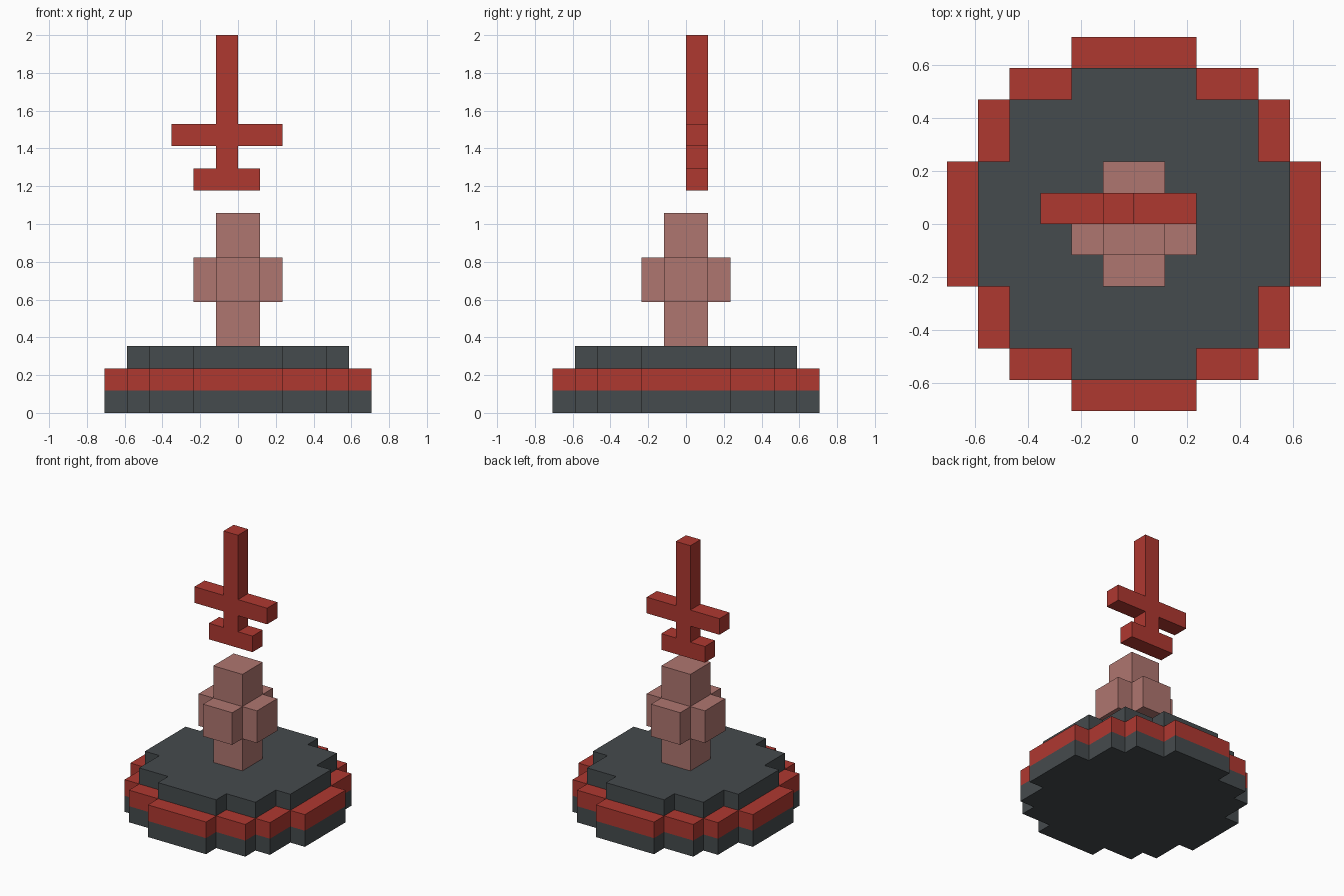
import bpy
import bmesh
from mathutils import Vector

if "Cube" in bpy.data.objects:
    bpy.data.objects.remove(bpy.data.objects["Cube"])

U = 2 / 17  # one block


def material(name, rgb):
    m = bpy.data.materials.new(name)
    m.diffuse_color = (*rgb, 1)
    m.use_nodes = True
    m.node_tree.nodes["Principled BSDF"].inputs["Base Color"].default_value = m.diffuse_color
    return m


DARK = material("charcoal", (0.06, 0.07, 0.075))
RED = material("red", (0.43, 0.04, 0.03))
PINK = material("dusty_pink", (0.43, 0.18, 0.16))


def stepped_outline(steps):
    """Mirror a staircase of (half width, half depth) corners into four quadrants."""
    q = []
    for i, (x, y) in enumerate(steps):
        if i:
            q.append((x, steps[i - 1][1]))
        q.append((x, y))
    return (q + [(-x, y) for x, y in reversed(q)]
            + [(-x, -y) for x, y in q] + [(x, -y) for x, y in reversed(q)])


def build(name, prisms, mat):
    """Each prism is (3D outline, extrusion vector), in blocks."""
    bm = bmesh.new()
    for outline, direction in prisms:
        face = bm.faces.new([bm.verts.new(Vector(p) * U) for p in outline])
        new = bmesh.ops.extrude_face_region(bm, geom=[face], use_keep_orig=True)["geom"]
        verts = [v for v in new if isinstance(v, bmesh.types.BMVert)]
        bmesh.ops.translate(bm, verts=verts, vec=Vector(direction) * U)
    bmesh.ops.recalc_face_normals(bm, faces=bm.faces[:])
    mesh = bpy.data.meshes.new(name)
    bm.to_mesh(mesh)
    bm.free()
    mesh.materials.append(mat)
    obj = bpy.data.objects.new(name, mesh)
    bpy.context.collection.objects.link(obj)
    return obj


def layer(steps, z0, z1):
    return [(x, y, z0) for x, y in stepped_outline(steps)], (0, 0, z1 - z0)


# Round stepped base: three stacked discs
WIDE = [(6, 2), (5, 4), (4, 5), (2, 6)]
NARROW = [(5, 2), (4, 4), (2, 5)]
build("base_bottom", [layer(WIDE, 0, 1)], DARK)
build("base_band", [layer(WIDE, 1, 2)], RED)
build("base_top", [layer(NARROW, 2, 3)], DARK)

# Pillar with a cross-shaped bulge in the middle
SQUARE = [(1, 1)]
PLUS = [(2, 1), (1, 2)]
build("pillar", [layer(SQUARE, 3, 5), layer(PLUS, 5, 7), layer(SQUARE, 7, 9)], PINK)

# Floating inverted cross: one flat profile, one block thick
profile = [(-2, 10), (1, 10), (1, 11), (0, 11), (0, 12), (2, 12), (2, 13), (0, 13),
           (0, 17), (-1, 17), (-1, 13), (-3, 13), (-3, 12), (-1, 12), (-1, 11), (-2, 11)]
build("floating_cross", [([(x, 0, z) for x, z in profile], (0, 1, 0))], RED)
